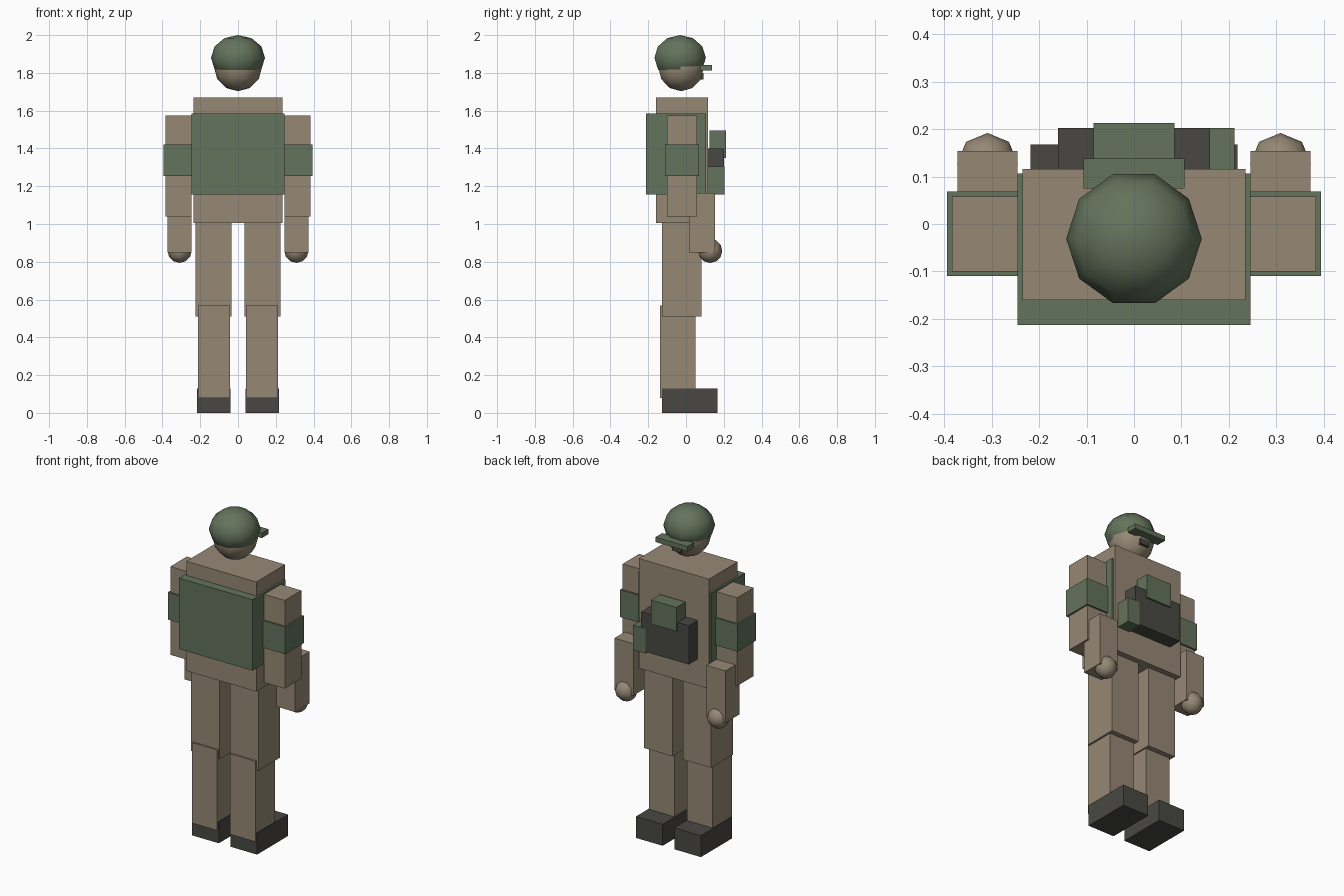
import bpy, bmesh, math
from mathutils import Matrix, Vector

if "Cube" in bpy.data.objects:
    bpy.data.objects.remove(bpy.data.objects["Cube"])


def material(name, rgb):
    m = bpy.data.materials.new(name)
    m.diffuse_color = (*rgb, 1)
    m.use_nodes = True
    m.node_tree.nodes["Principled BSDF"].inputs["Base Color"].default_value = m.diffuse_color
    return m


TAN = material("tan cloth", (0.305, 0.250, 0.178))
GREEN = material("olive green", (0.127, 0.172, 0.107))
DARK = material("charcoal", (0.066, 0.064, 0.056))


def finish(name, bm, mat, smooth=False):
    mesh = bpy.data.meshes.new(name)
    for f in bm.faces:
        f.smooth = smooth
    bm.to_mesh(mesh)
    bm.free()
    mesh.materials.append(mat)
    obj = bpy.data.objects.new(name, mesh)
    bpy.context.collection.objects.link(obj)
    return obj


def box(name, mat, x, y, z):
    """Box from (min, max) ranges on each axis."""
    bm = bmesh.new()
    bmesh.ops.create_cube(bm, size=1)
    bmesh.ops.scale(bm, vec=[b - a for a, b in (x, y, z)], verts=bm.verts)
    bmesh.ops.translate(bm, vec=[(a + b) / 2 for a, b in (x, y, z)], verts=bm.verts)
    return finish(name, bm, mat)


def ball(name, mat, center, radius, segments, rings):
    """Low-poly ellipsoid with a column of vertices on the x axis."""
    bm = bmesh.new()
    bmesh.ops.create_uvsphere(bm, u_segments=segments, v_segments=rings, radius=1)
    turn = Matrix.Rotation(math.pi / 2, 4, 'Z')
    bmesh.ops.transform(bm, verts=bm.verts,
                        matrix=Matrix.Translation(Vector(center)) @ Matrix.Diagonal((*radius, 1)) @ turn)
    return finish(name, bm, mat, smooth=True)


# Torso and the vest wrapped round it, thicker at the back
box("torso", TAN, (-0.235, 0.235), (-0.16, 0.116), (1.005, 1.67))
box("vest", GREEN, (-0.246, 0.246), (-0.213, 0.106), (1.155, 1.585))

# Chest gear
box("chest_pouch", DARK, (-0.16, 0.16), (0.113, 0.202), (1.165, 1.40))
box("chest_flap", GREEN, (-0.085, 0.085), (0.125, 0.213), (1.35, 1.495))
box("side_pouch", GREEN, (0.13, 0.212), (0.112, 0.203), (1.155, 1.305))

# Head, helmet and face gear
ball("head", TAN, (0, -0.026, 1.83), (0.127, 0.127, 0.127), 10, 6)
ball("helmet", GREEN, (0, -0.031, 1.88), (0.143, 0.143, 0.12), 10, 6)
box("helmet_brim", GREEN, (-0.107, 0.107), (0.075, 0.138), (1.812, 1.842))
box("mouth_piece", DARK, (-0.03, 0.03), (0.06, 0.093), (1.765, 1.80))

# Arms and legs, mirrored
for side, s in (("left", -1), ("right", 1)):
    def limb(part, mat, x, y, z):
        box(f"{side}_{part}", mat, sorted((s * x[0], s * x[1])), y, z)

    limb("upper_arm", TAN, (0.245, 0.384), (-0.10, 0.058), (1.04, 1.575))
    limb("arm_band", GREEN, (0.242, 0.394), (-0.11, 0.069), (1.255, 1.42))
    limb("forearm", TAN, (0.246, 0.372), (0.017, 0.154), (0.85, 1.165))
    ball(f"{side}_hand", TAN, (s * 0.309, 0.128, 0.858), (0.064,) * 3, 8, 6)
    limb("thigh", TAN, (0.035, 0.225), (-0.127, 0.081), (0.51, 1.005))
    limb("shin", TAN, (0.043, 0.213), (-0.138, 0.05), (0.08, 0.568))
    limb("boot", DARK, (0.039, 0.218), (-0.128, 0.168), (0.0, 0.13))
